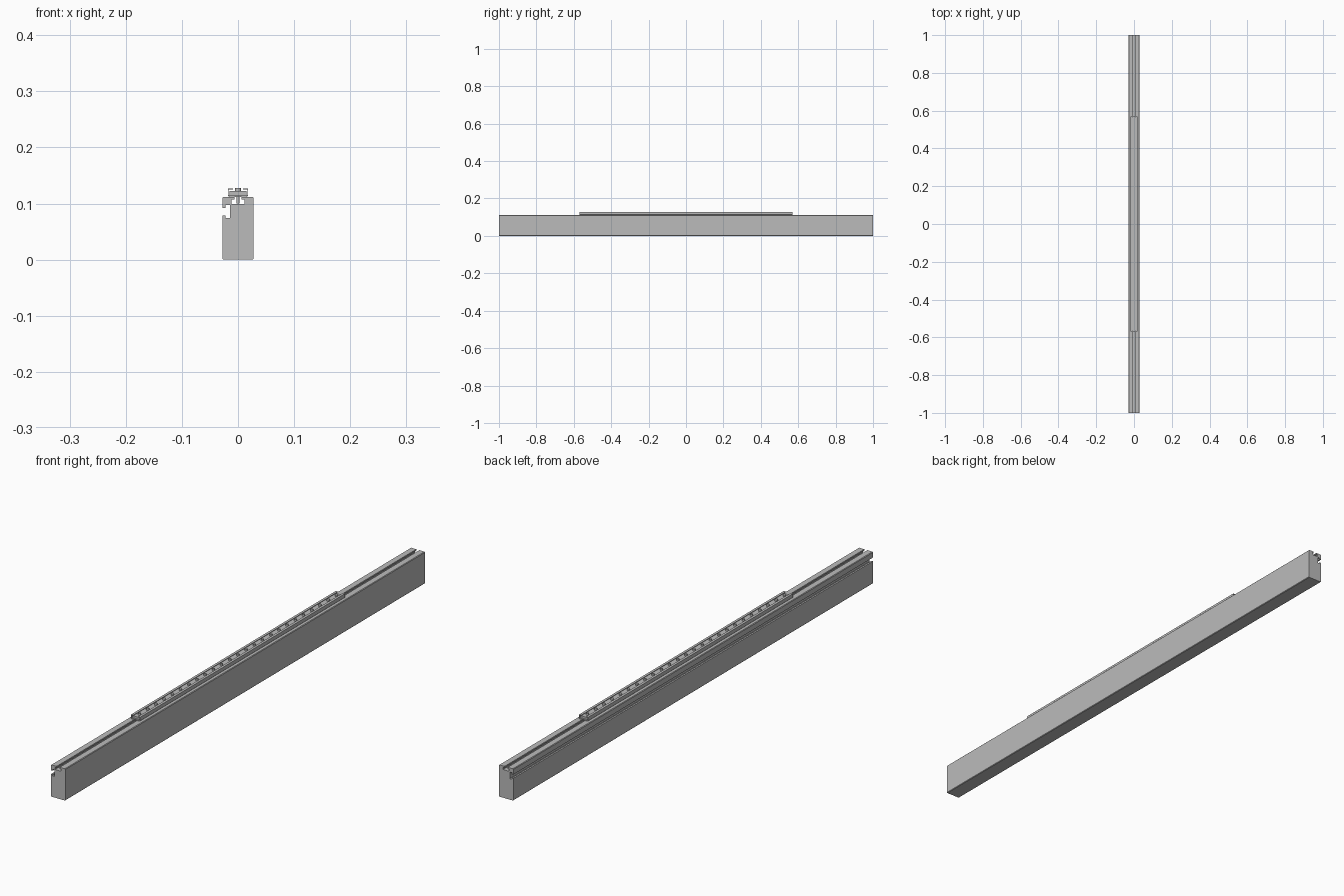
import bpy
import bmesh

cube = bpy.data.objects.get("Cube")
if cube:
    bpy.data.objects.remove(cube, do_unlink=True)

# One plain metal grey
grey = bpy.data.materials.new("aluminium grey")
colour = (0.5, 0.5, 0.5, 1)
grey.diffuse_color = colour
grey.use_nodes = True
grey.node_tree.nodes["Principled BSDF"].inputs["Base Color"].default_value = colour


def finish(name, bm):
    bmesh.ops.recalc_face_normals(bm, faces=bm.faces)
    mesh = bpy.data.meshes.new(name)
    bm.to_mesh(mesh)
    bm.free()
    mesh.materials.append(grey)
    obj = bpy.data.objects.new(name, mesh)
    bpy.context.scene.collection.objects.link(obj)
    return obj


def extrude(name, profile, half_length):
    """Extrude an x-z outline along y, centred on the origin."""
    bm = bmesh.new()
    face = bm.faces.new([bm.verts.new((x, -half_length, z)) for x, z in profile])
    result = bmesh.ops.extrude_face_region(bm, geom=[face])
    verts = [g for g in result["geom"] if isinstance(g, bmesh.types.BMVert)]
    bmesh.ops.translate(bm, verts=verts, vec=(0, 2 * half_length, 0))
    return finish(name, bm)


def mirrored(half):
    """Complete a right-hand outline with its mirror image."""
    return half + [(-x, z) for x, z in reversed(half)]


W, H, C = 0.028, 0.112, 0.002  # beam half width, height, corner chamfer
BED = 0.099                    # floor of the top slot
RAIL = 0.57                    # rail half length

# Beam with a T-slot in the top and another in the right side
beam = [
    (-W + C, 0), (W - C, 0), (W, C), (W, H - C), (W - C, H),
    (0.006, H), (0.006, 0.107), (0.012, 0.107), (0.012, BED),
    (-0.012, BED), (-0.012, 0.107), (-0.006, 0.107), (-0.006, H),
    (-W + C, H), (-W, H - C),
    (-W, 0.092), (-0.022, 0.092), (-0.022, 0.097), (-0.014, 0.097),
    (-0.014, 0.074), (-0.022, 0.074), (-0.022, 0.079), (-W, 0.079), (-W, C),
]
extrude("beam", beam, 1)

# Open channel rail with inward lips
channel = mirrored([
    (0.016, H), (0.018, H + C), (0.018, 0.1265), (0.009, 0.1265),
    (0.009, 0.125), (0.0165, 0.125), (0.0165, 0.115),
])
extrude("channel_rail", channel, RAIL)

# Core bar lying inside the rail
extrude("rail_core", mirrored([(0.015, 0.115), (0.015, 0.122)]), RAIL - 0.005)

# Row of bolts that hold the rail in the top slot
bm = bmesh.new()


def cylinder(radius, low, high, y):
    made = bmesh.ops.create_cone(bm, cap_ends=True, segments=16, radius1=radius,
                                 radius2=radius, depth=high - low)
    bmesh.ops.translate(bm, verts=made["verts"], vec=(0, y, (low + high) / 2))


COUNT = 25
for i in range(COUNT):
    y = (i - (COUNT - 1) / 2) * 2 * RAIL / COUNT
    cylinder(0.005, 0.122, 0.128, y)
    cylinder(0.0025, 0.1, 0.122, y)
bolts = finish("rail_bolts", bm)

# Smooth the bolt sides while keeping their rims sharp
bpy.ops.object.select_all(action="DESELECT")
bolts.select_set(True)
bpy.context.view_layer.objects.active = bolts
bpy.ops.object.shade_smooth_by_angle()
